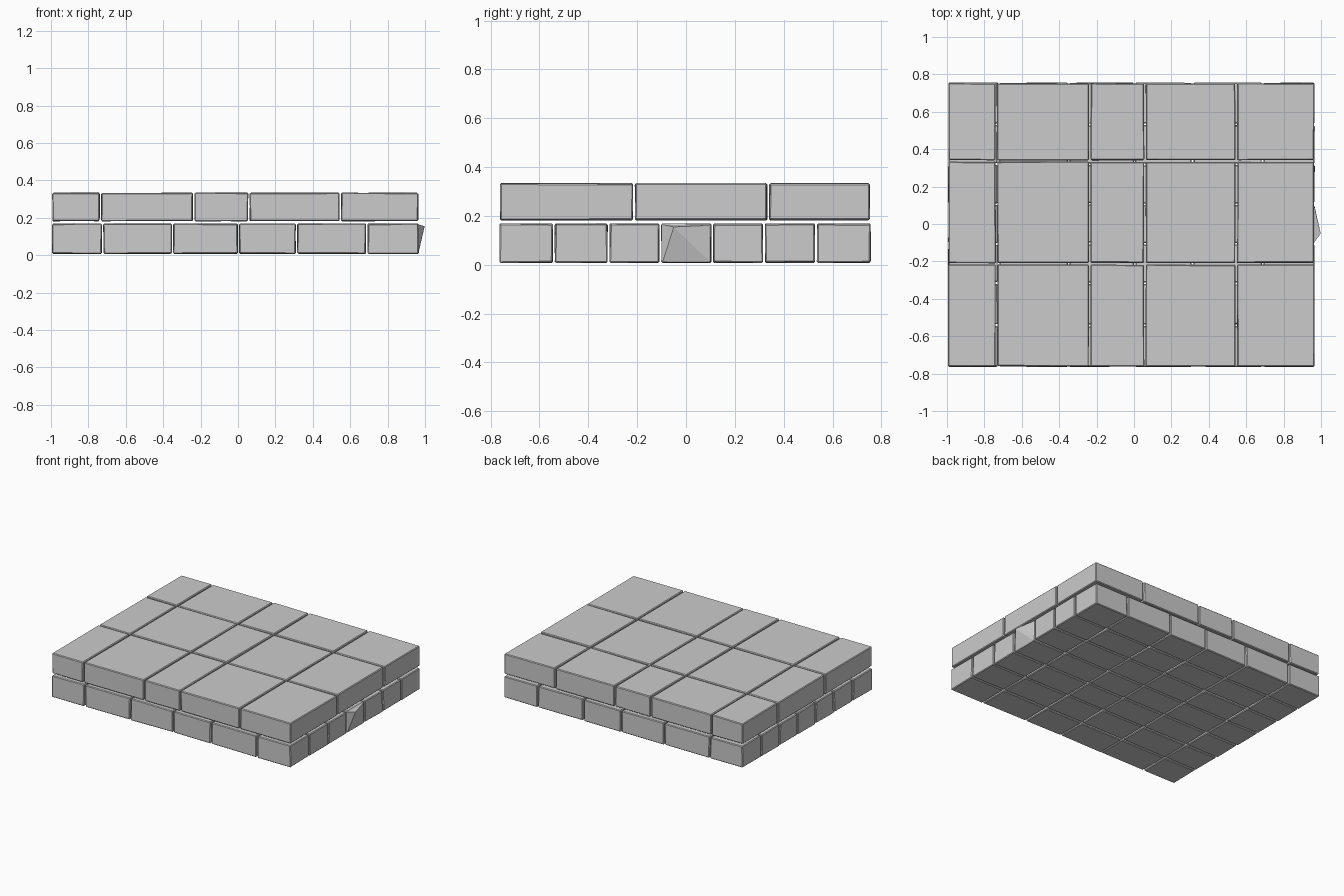
import bpy, bmesh, random
from mathutils import Vector

if "Cube" in bpy.data.objects:
    bpy.data.objects.remove(bpy.data.objects["Cube"])

random.seed(4)
GAP = 0.005      # half of the joint between stones
JITTER = 0.002   # hand-cut irregularity


def stone(name, x0, x1, y0, y1, z0, z1, bump=None):
    """Slightly uneven block with worn edges."""
    bm = bmesh.new()
    bmesh.ops.create_cube(bm, size=1)
    for v in bm.verts:
        v.co = Vector((x1 if v.co.x > 0 else x0,
                       y1 if v.co.y > 0 else y0,
                       z1 if v.co.z > 0 else z0))
        v.co += Vector([random.uniform(-JITTER, JITTER) for _ in range(3)])
    bmesh.ops.bevel(bm, geom=bm.edges[:], offset=0.005, segments=1,
                    affect='EDGES', profile=0.5)
    # Chipped corner that sticks out of the side face
    if bump:
        side = max(bm.faces, key=lambda f: f.normal.x * f.calc_area())
        centre = bmesh.ops.poke(bm, faces=[side])['verts'][0]
        centre.co = bump
    bm.normal_update()
    mesh = bpy.data.meshes.new(name)
    bm.to_mesh(mesh)
    bm.free()
    obj = bpy.data.objects.new(name, mesh)
    bpy.context.collection.objects.link(obj)


def course(name, xs, ys, z0, z1, bumps={}):
    """Grid of stones between the given joint lines."""
    for i in range(len(xs) - 1):
        for j in range(len(ys) - 1):
            stone(f"{name}_{i + 1}_{j + 1}",
                  xs[i] + GAP, xs[i + 1] - GAP,
                  ys[j] + GAP, ys[j + 1] - GAP,
                  z0, z1, bumps.get((i, j)))


# Lower course: small stones, one with a protruding chip
course("lower_stone",
       [-0.997, -0.724, -0.35, 0.003, 0.313, 0.688, 0.97],
       [-0.768, -0.541, -0.317, -0.105, 0.107, 0.319, 0.532, 0.76],
       0.009, 0.168, {(5, 3): Vector((0.998, -0.05, 0.155))})

# Upper course: large slabs
course("upper_slab",
       [-0.997, -0.735, -0.237, 0.058, 0.547, 0.968],
       [-0.766, -0.213, 0.337, 0.757],
       0.183, 0.333)
